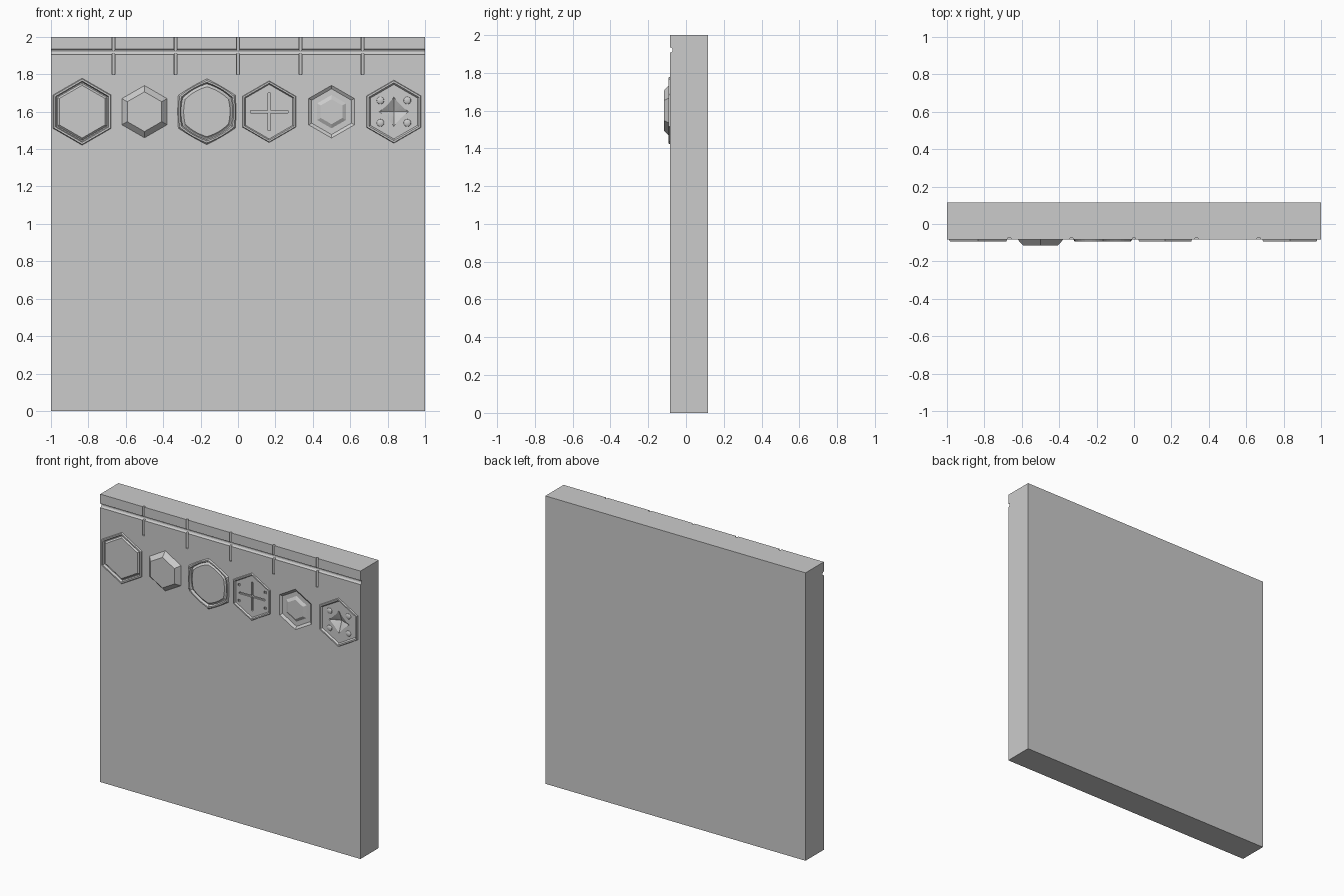
import bpy, bmesh
from math import pi, sin, cos, sqrt
from mathutils import Vector, Matrix

if "Cube" in bpy.data.objects:
    bpy.data.objects.remove(bpy.data.objects["Cube"])

FRONT, BACK, TZ = -0.084, 0.116, 1.6
LIP = -0.093


def finish(bm, name):
    bmesh.ops.recalc_face_normals(bm, faces=bm.faces)
    me = bpy.data.meshes.new(name)
    bm.to_mesh(me)
    bm.free()
    ob = bpy.data.objects.new(name, me)
    bpy.context.collection.objects.link(ob)
    return ob


def add_box(bm, x0, x1, y0, y1, z0, z1):
    m = Matrix.Translation(((x0 + x1) / 2, (y0 + y1) / 2, (z0 + z1) / 2)) @ \
        Matrix.Diagonal((x1 - x0, y1 - y0, z1 - z0, 1))
    bmesh.ops.create_cube(bm, size=1, matrix=m)


def cut(ob, bm):
    cutter = finish(bm, "cutter")
    cutter.hide_render = True
    mod = ob.modifiers.new("cut", 'BOOLEAN')
    mod.object, mod.operation, mod.solver = cutter, 'DIFFERENCE', 'EXACT'
    mod.use_self = True
    bpy.context.view_layer.objects.active = ob
    bpy.ops.object.modifier_apply(modifier=mod.name)
    bpy.data.objects.remove(cutter)


def ring(bm, cx, apothem, y, n=1, roundness=0.0):
    """Pointed-top hexagon, n points per side, optionally rounded."""
    r = apothem * 2 / sqrt(3)
    corners = [Vector((cos(pi / 2 + k * pi / 3), sin(pi / 2 + k * pi / 3))) * r for k in range(6)]
    out = []
    for k in range(6):
        for j in range(n):
            p = corners[k].lerp(corners[(k + 1) % 6], j / n)
            p = p.lerp(p.normalized() * apothem * 1.03, roundness)
            out.append(bm.verts.new((cx + p.x, y, TZ + p.y)))
    return out


def relief(bm, cx, steps):
    """Loft nested rings into one tile face."""
    prev = ring(bm, cx, 1 / 6, FRONT)
    for step in steps:
        cur = ring(bm, cx, *step)
        k = len(cur) // len(prev)
        n, m = len(prev), len(cur)
        for i in range(n):
            inner = [cur[(i * k + j) % m] for j in range(k, -1, -1)]
            bm.faces.new([prev[i], prev[(i + 1) % n]] + inner)
        prev = cur
    bm.faces.new(prev)


# Lower wall
bm = bmesh.new()
add_box(bm, -1, 1, FRONT, BACK, 0, 1.4)
finish(bm, "lower_wall")

# Top course with grooves
bm = bmesh.new()
add_box(bm, -1, 1, FRONT, BACK, 1.8, 2)
cap = finish(bm, "top_course")
bm = bmesh.new()
bmesh.ops.create_cone(bm, cap_ends=True, segments=12, radius1=0.014, radius2=0.014, depth=2.2,
                      matrix=Matrix.Translation((0, FRONT, 1.92)) @ Matrix.Rotation(pi / 2, 4, 'Y'))
for i in range(-2, 3):
    bmesh.ops.create_cone(bm, cap_ends=True, segments=12, radius1=0.009, radius2=0.009, depth=0.4,
                          matrix=Matrix.Translation((i / 3, FRONT + 0.004, 1.9)))
cut(cap, bm)

# Frieze tiles: (apothem, y, points per side, roundness)
tiles = [
    [(.155, FRONT), (.151, LIP), (.142, LIP), (.137, -.077), (.132, -.077), (.122, -.088)],
    [(.121, FRONT), (.092, -.116)],
    [(.155, FRONT, 8, .15), (.150, LIP, 8, .35), (.142, LIP, 8, .4), (.136, -.076, 8, .5),
     (.131, -.078, 8, .5), (.122, -.088, 8, .5)],
    [(.143, FRONT), (.140, LIP), (.132, LIP), (.126, -.082)],
    [(.122, FRONT), (.106, -.072), (.077, -.072), (.058, -.084)],
    [(.146, FRONT), (.143, LIP), (.134, LIP), (.126, -.082)],
]
centres = [-5 / 6 + i / 3 for i in range(6)]
bm = bmesh.new()
for cx, steps in zip(centres, tiles):
    relief(bm, cx, steps)
    # flat spandrels around the tile corners
    r = (1 / 6) * 2 / sqrt(3)
    for sx in (-1, 1):
        for sz in (-1, 1):
            pts = [(cx, r), (cx + sx / 6, r / 2), (cx + sx / 6, .2), (cx, .2)]
            bm.faces.new([bm.verts.new((x, FRONT, TZ + sz * z)) for x, z in pts])
bmesh.ops.remove_doubles(bm, verts=bm.verts, dist=1e-4)
# give the frieze its depth and back
rim = [e for e in bm.edges if e.is_boundary]
ext = bmesh.ops.extrude_edge_only(bm, edges=rim)['geom']
for v in ext:
    if isinstance(v, bmesh.types.BMVert):
        v.co.y = BACK
bmesh.ops.edgeloop_fill(bm, edges=[e for e in ext if isinstance(e, bmesh.types.BMEdge) and e.is_boundary])
frieze = finish(bm, "hexagon_frieze")

# Sunken cross with four pits, and sunken star
bm = bmesh.new()
cx = centres[3]
add_box(bm, cx - .1, cx + .1, -.11, -.070, TZ - .006, TZ + .006)
add_box(bm, cx - .006, cx + .006, -.11, -.0705, TZ - .1, TZ + .1)
for sx in (-1, 1):
    for sz in (-1, 1):
        x, z = cx + sx * .1, TZ + sz * .055
        add_box(bm, x - .008, x + .008, -.11, -.074, z - .008, z + .008)
cut(frieze, bm)

bm = bmesh.new()
cx = centres[5]
outline = []
for i in range(32):
    c, s = cos(i * pi / 16), sin(i * pi / 16)
    outline.append((.082 * c * abs(c) ** 1.3, .082 * s * abs(s) ** 1.3))
lo = [bm.verts.new((cx + x, -.083, TZ + z)) for x, z in outline]
tip = bm.verts.new((cx, -.05, TZ))
for i in range(32):
    bm.faces.new((lo[i], lo[(i + 1) % 32], tip))
bm.faces.new(lo)
cut(frieze, bm)

# Round studs around the star
bm = bmesh.new()
for sx in (-1, 1):
    for sz in (-1, 1):
        m = Matrix.Translation((cx + sx * .072, -.082, TZ + sz * .06)) @ Matrix.Diagonal((1, .4, 1, 1))
        bmesh.ops.create_uvsphere(bm, u_segments=16, v_segments=8, radius=.02, matrix=m)
studs = finish(bm, "star_studs")
bpy.context.view_layer.objects.active = studs
studs.select_set(True)
bpy.ops.object.shade_smooth_by_angle()
